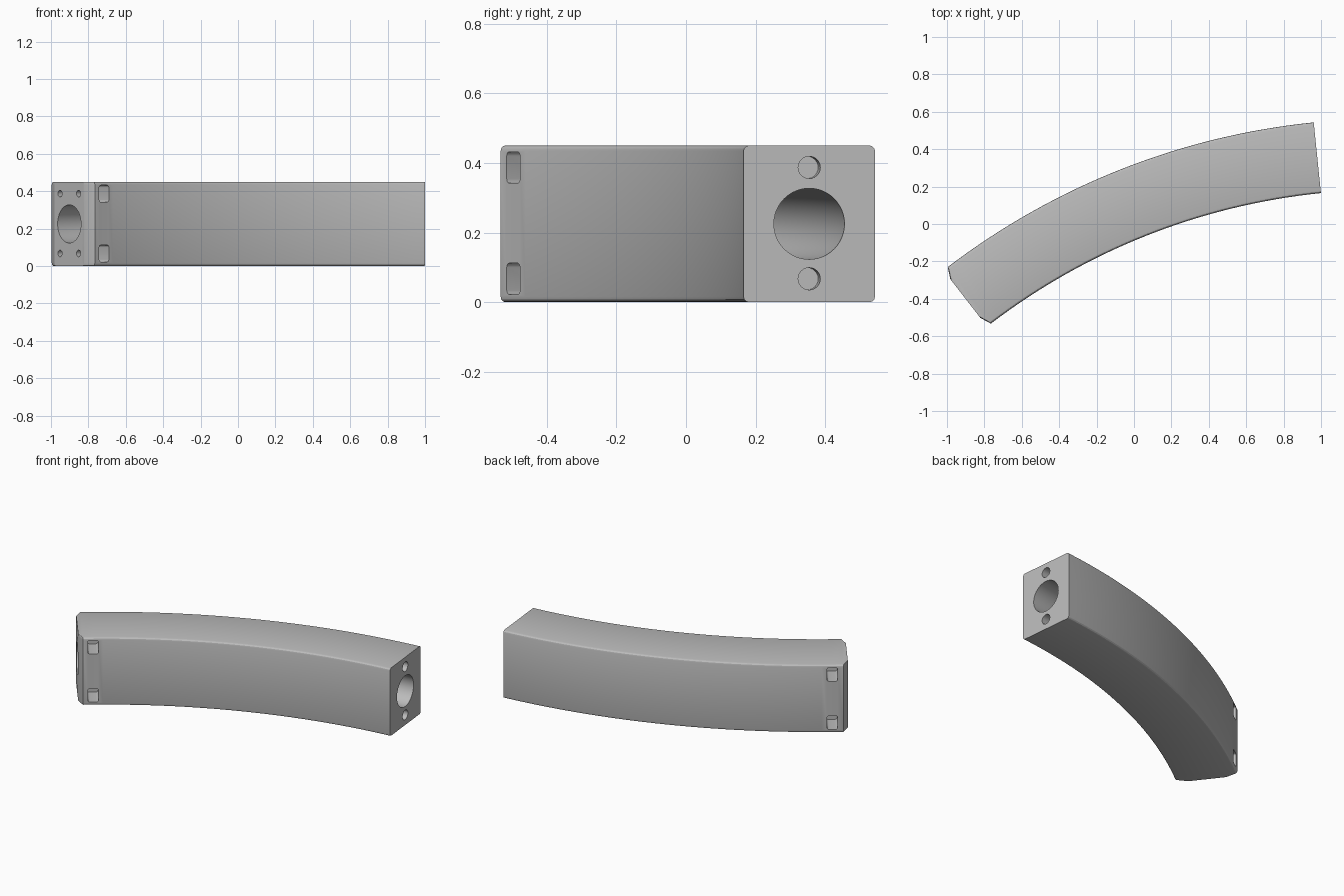
import bpy, bmesh, math
from mathutils import Vector, Matrix

if "Cube" in bpy.data.objects:
    bpy.data.objects.remove(bpy.data.objects["Cube"], do_unlink=True)

# Arc layout: centre, mid radius, half width, height and end angles
CENTRE = Vector((1.352, -3.307, 0))
RADIUS, HALF_W, HEIGHT = 3.68, 0.19, 0.45
START, END = math.radians(95.8), math.radians(127.35)
TIP = 0.027 / RADIUS
MID = HEIGHT / 2

grey = bpy.data.materials.new("light_grey")
grey.use_nodes = True
colour = (0.5, 0.5, 0.5, 1)
grey.diffuse_color = colour
grey.node_tree.nodes["Principled BSDF"].inputs["Base Color"].default_value = colour


def place(angle, radial, z):
    """Point on the arc, offset outward from the mid radius."""
    r = RADIUS + radial
    return CENTRE + Vector((r * math.cos(angle), r * math.sin(angle), z))


def rounded_rect(half_w, half_h, corner, steps):
    points = []
    for k, (sx, sy) in enumerate([(1, 1), (-1, 1), (-1, -1), (1, -1)]):
        for i in range(steps + 1):
            a = math.pi / 2 * (k + i / steps)
            points.append((sx * (half_w - corner) + corner * math.cos(a),
                           sy * (half_h - corner) + corner * math.sin(a)))
    return points


def circle(r, sides):
    return [(r * math.cos(2 * math.pi * i / sides), r * math.sin(2 * math.pi * i / sides))
            for i in range(sides)]


def loft(name, rings):
    """Skin a closed solid through rings of points."""
    bm = bmesh.new()
    loops = [[bm.verts.new(p) for p in ring] for ring in rings]
    n = len(loops[0])
    for a, b in zip(loops, loops[1:]):
        for i in range(n):
            j = (i + 1) % n
            bm.faces.new((a[i], a[j], b[j], b[i]))
    bm.faces.new(loops[0])
    bm.faces.new(loops[-1])
    bmesh.ops.recalc_face_normals(bm, faces=bm.faces)
    mesh = bpy.data.meshes.new(name)
    bm.to_mesh(mesh)
    bm.free()
    mesh.materials.append(grey)
    obj = bpy.data.objects.new(name, mesh)
    bpy.context.collection.objects.link(obj)
    return obj


def sweep(name, profile, angles):
    return loft(name, [[place(a, u, MID + v) for u, v in profile] for a in angles])


def prism(name, profile, origin, axis, depth):
    """Straight cutter starting just outside origin and going in along axis."""
    side = axis.cross(Vector((0, 0, 1)))
    return loft(name, [[origin + axis * d + side * u + Vector((0, 0, v)) for u, v in profile]
                       for d in (-0.04, depth)])


# Curved body with fillets along its length and chamfered sides at the left tip
profile = rounded_rect(HALF_W, MID, 0.016, 3)
steps = 32
angles = [START + (END - START) * i / steps for i in range(steps + 1)]
rings = [[place(a, u, MID + v) for u, v in profile] for a in angles]
rings.append([place(END + TIP, u - math.copysign(0.059, u), MID + v) for u, v in profile])
body = loft("curved_body", rings)

# Central bore follows the arc right through
margin = 0.02
bore = [START - margin + (END - START + 2 * margin) * i / 40 for i in range(41)]
cutters = [sweep("bore_cutter", circle(0.102, 48), bore)]


def tangent(angle):
    return Vector((-math.sin(angle), math.cos(angle), 0))


for z in (0.067, 0.387):
    # Dowel holes in one end
    cutters.append(prism("dowel_cutter", circle(0.032, 24), place(START, 0, z), tangent(START), 0.06))
    for s in (-1, 1):
        # Screw holes in the other end, meeting the nut slots
        tip = END + TIP
        cutters.append(prism("screw_cutter", circle(0.018, 24), place(tip, s * 0.081, z),
                             -tangent(tip), 0.10))
        # Nut slots in the inner and outer walls
        slot = END - 0.0175
        inward = Vector((math.cos(slot), math.sin(slot), 0)) * -s
        cutters.append(prism("slot_cutter", rounded_rect(0.032, 0.045, 0.012, 4),
                             place(slot, s * HALF_W, z), inward, 0.145))

for cutter in cutters:
    mod = body.modifiers.new("cut", "BOOLEAN")
    mod.operation = "DIFFERENCE"
    mod.solver = "EXACT"
    mod.object = cutter
    cutter.hide_render = True

# Apply the cuts and drop the cutters
bpy.ops.object.select_all(action="DESELECT")
body.select_set(True)
bpy.context.view_layer.objects.active = body
for mod in list(body.modifiers):
    bpy.ops.object.modifier_apply(modifier=mod.name)
for cutter in cutters:
    bpy.data.objects.remove(cutter, do_unlink=True)
bpy.ops.object.shade_smooth_by_angle(angle=math.radians(25))
